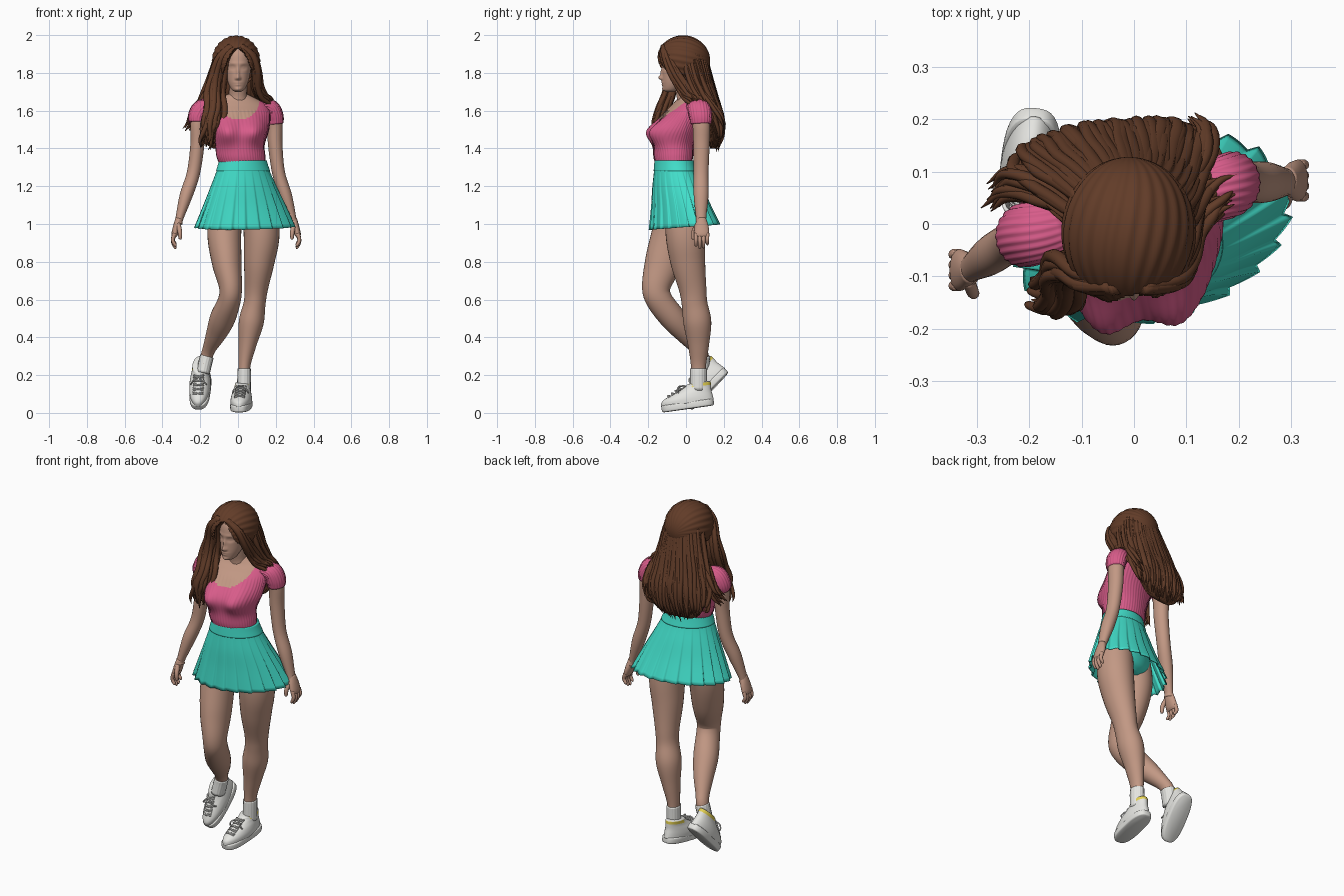
import bpy, bmesh, math, random
from mathutils import Vector, Matrix
random.seed(4)


def material(name, *rgb):
    m = bpy.data.materials.new(name)
    m.diffuse_color = (*[((c / 255 + .055) / 1.055) ** 2.4 for c in rgb], 1)
    return m


SKIN = material("skin", 194, 152, 132)
HAIR = material("brown hair", 98, 60, 40)
PINK = material("pink knit", 216, 92, 138)
TEAL = material("teal cloth", 66, 222, 202)
WHITE = material("white", 230, 230, 226)
YELLOW = material("yellow trim", 236, 216, 84)


def smooth_path(keys, steps):
    k = [Vector(p) for p in keys]
    k = [k[0] * 2 - k[1]] + k + [k[-1] * 2 - k[-2]]
    out = []
    for i in range(1, len(k) - 2):
        a, b, c, d = k[i - 1:i + 3]
        for s in range(steps):
            t = s / steps
            out.append((b * 2 + (c - a) * t + (a * 2 - b * 5 + c * 4 - d) * t * t
                        + (b * 3 - a - c * 3 + d) * t ** 3) * .5)
    return out + [k[-2]]


def tube(bm, keys, sides=16, steps=5, flat=False, yaw=0, shape=None, cap=True):
    """Skin elliptical rings (x, y, z, rx, ry); flat keeps the rings level."""
    path = smooth_path(keys, steps)
    rings = []
    for i, p in enumerate(path):
        c = Vector(p[:3])
        u, v = Vector((math.cos(yaw), math.sin(yaw), 0)), Vector((-math.sin(yaw), math.cos(yaw), 0))
        if not flat:
            t = (Vector(path[min(i + 1, len(path) - 1)][:3]) - Vector(path[max(i - 1, 0)][:3])).normalized()
            u = Vector((0, 1, 0)).cross(t).normalized()
            v = t.cross(u)
        ring = []
        for j in range(sides):
            a = math.tau * j / sides
            f = shape(a, i / (len(path) - 1)) if shape else 1
            ring.append(bm.verts.new(c + u * (math.cos(a) * max(p[3], .001) * f)
                                     + v * (math.sin(a) * max(p[4], .001) * f)))
        rings.append(ring)
    for r, q in zip(rings, rings[1:]):
        for j in range(sides):
            bm.faces.new((r[j], r[(j + 1) % sides], q[(j + 1) % sides], q[j]))
    if cap:
        bm.faces.new(rings[0])
        bm.faces.new(rings[-1])


def finish(name, bm, *mats):
    bmesh.ops.recalc_face_normals(bm, faces=bm.faces)
    for f in bm.faces:
        f.smooth = True
    me = bpy.data.meshes.new(name)
    bm.to_mesh(me)
    bm.free()
    for m in mats:
        me.materials.append(m)
    ob = bpy.data.objects.new(name, me)
    bpy.context.collection.objects.link(ob)
    return ob


def loft(name, keys, mat, **kw):
    bm = bmesh.new()
    tube(bm, keys, **kw)
    return finish(name, bm, mat)


def bump(bm, limit, blend, bumps):
    """Push front-facing points along -y in soft round bumps."""
    for v in bm.verts:
        w = min(max((limit - v.co.y) / blend, 0), 1)
        v.co.y -= w * sum(h * math.exp(-((v.co.x - x) / sx) ** 2 - ((v.co.z - z) / sz) ** 2)
                          for x, z, sx, sz, h in bumps)


# Head with sculpted face
bm = bmesh.new()
tube(bm, [(0, -.085, 1.70, .015, .02), (0, -.078, 1.712, .034, .042), (0, -.06, 1.75, .053, .065),
          (0, -.04, 1.80, .065, .085), (0, -.03, 1.86, .072, .095), (0, -.02, 1.92, .07, .09),
          (0, -.01, 1.97, .035, .045)], sides=112, steps=10, flat=True)
face = [(0, 1.774, .011, .012, .018), (0, 1.80, .008, .025, .01), (0, 1.749, .02, .005, .005),
        (0, 1.737, .016, .005, .005), (0, 1.712, .018, .01, .006)]
for s in (-1, 1):
    face += [(s * .03, 1.828, .017, .011, -.011), (s * .03, 1.828, .011, .006, .006),
             (s * .03, 1.85, .025, .007, .003), (s * .011, 1.77, .006, .006, .005)]
bump(bm, -.05, .03, face)
finish("head", bm, SKIN)
loft("neck", [(-.003, .012, 1.62, .07, .06), (0, .003, 1.67, .05, .052), (0, -.008, 1.72, .047, .05),
              (0, -.015, 1.78, .048, .05)], SKIN, flat=True)

# Torso: ribbed top with scooped neckline
bm = bmesh.new()
tube(bm, [(.024, -.066, 1.315, .122, .094), (.015, -.067, 1.36, .13, .103), (.01, -.062, 1.42, .132, .102),
          (.012, -.045, 1.50, .154, .104), (0, -.012, 1.58, .172, .1), (-.005, .01, 1.63, .16, .08),
          (-.005, .015, 1.66, .11, .06), (0, .01, 1.69, .045, .04)],
     sides=200, steps=9, flat=True, yaw=.22, shape=lambda a, t: 1 + .009 * math.cos(a * 50) * (t < .62))
bump(bm, -.03, .06, [(-.06, 1.487, .064, .066, .06), (.092, 1.487, .064, .066, .06)])
for f in bm.faces:
    c = f.calc_center_median()
    f.material_index = int(((c.x - .005) / .11) ** 2 + ((c.z - 1.66) / .108) ** 2 < 1)
finish("ribbed_top", bm, PINK, SKIN)

# Short gathered sleeves
rib = lambda a, t: 1 + .025 * math.cos(a * 22)
loft("left_sleeve", [(.12, .045, 1.625, .03, .05), (.168, .068, 1.61, .05, .06), (.19, .078, 1.57, .05, .06),
                     (.195, .08, 1.53, .045, .053)], PINK, sides=110, shape=rib)
loft("right_sleeve", [(-.13, 0, 1.625, .03, .05), (-.185, -.015, 1.61, .052, .06), (-.21, -.022, 1.57, .054, .06),
                      (-.214, -.028, 1.535, .046, .054)], PINK, sides=110, shape=rib)

# Arms
loft("left_arm", [(.16, .06, 1.60, .038, .045), (.192, .08, 1.54, .041, .047), (.197, .082, 1.42, .038, .043),
                  (.215, .08, 1.27, .034, .039), (.252, .08, 1.15, .034, .039), (.288, .08, 1.03, .021, .027),
                  (.296, .082, 1.0, .021, .03)], SKIN, sides=24)
loft("right_arm", [(-.17, -.02, 1.60, .038, .045), (-.21, -.03, 1.54, .04, .047), (-.215, -.03, 1.42, .037, .043),
                   (-.236, -.035, 1.27, .035, .039), (-.275, -.06, 1.15, .034, .038), (-.31, -.083, 1.03, .021, .027),
                   (-.314, -.088, 1.0, .021, .03)], SKIN, sides=24)


# Hands
def hand(name, x, y, s):
    bm = bmesh.new()
    tube(bm, [(x, y, 1.03, .019, .024), (x + s * .012, y, .985, .02, .037), (x + s * .024, y, .945, .017, .04),
              (x + s * .026, y, .93, .01, .034)])
    for i in range(4):
        fy, drop = y + (i - 1.5) * .02, (.052, .064, .06, .045)[i]
        tube(bm, [(x + s * .024, fy, .95, .011, .011), (x + s * .033, fy, .94 - drop * .5, .01, .01),
                  (x + s * .02, fy, .94 - drop, .008, .008), (x + s * .015, fy, .935 - drop, .003, .003)], sides=10)
    tube(bm, [(x + s * .005, y - .02, 1.0, .013, .013), (x - s * .004, y - .042, .96, .012, .012),
              (x - s * .006, y - .045, .925, .009, .009), (x - s * .006, y - .045, .918, .003, .003)], sides=10)
    finish(name, bm, SKIN)


hand("left_hand", .292, .083, 1)
hand("right_hand", -.312, -.088, -1)

# Legs
loft("left_leg", [(.11, -.02, 1.15, .09, .09), (.125, -.005, .95, .095, .103), (.112, .01, .8, .081, .092),
                  (.097, .035, .66, .062, .073), (.088, .045, .58, .058, .068), (.07, .06, .48, .066, .074),
                  (.05, .066, .36, .047, .056), (.034, .066, .25, .032, .04), (.033, .065, .16, .03, .038)],
     SKIN, sides=32, steps=6)
loft("right_leg", [(-.04, -.045, 1.13, .08, .085), (-.072, -.078, .97, .09, .098), (-.06, -.12, .8, .079, .097),
                   (-.04, -.157, .67, .061, .076), (-.046, -.14, .595, .06, .07), (-.082, -.068, .5, .067, .068),
                   (-.115, 0, .42, .054, .056), (-.15, .06, .345, .036, .04), (-.166, .083, .3, .032, .038),
                   (-.178, .075, .25, .03, .036)], SKIN, sides=32, steps=6)

# Pleated skirt, waistband and shorts beneath
pleat = lambda a, t: 1 + max(t - .16, 0) * .1 * (min((a * 22 / math.tau) % 1, 5 * (1 - (a * 22 / math.tau) % 1)) - .5)
bm = bmesh.new()
tube(bm, [(.026, -.062, 1.335, .126, .1), (.027, -.057, 1.28, .144, .109), (.03, -.045, 1.2, .178, .127),
          (.034, -.028, 1.1, .222, .146), (.036, -.008, .985, .27, .174)], sides=264, steps=6, flat=True,
     yaw=.3, shape=pleat, cap=False)
for v in bm.verts:
    v.co.z += max(1.3 - v.co.z, 0) * .25 * v.co.y
skirt = finish("pleated_skirt", bm, TEAL)
skirt.modifiers.new("cloth", "SOLIDIFY").thickness = .005
loft("waistband", [(.026, -.062, 1.337, .128, .102), (.026, -.06, 1.31, .136, .106), (.027, -.057, 1.28, .146, .111)],
     TEAL, sides=64, flat=True, yaw=.3)
loft("under_shorts", [(.027, -.055, 1.29, .12, .09), (.03, -.045, 1.2, .15, .108), (.032, -.035, 1.1, .165, .115),
                      (.03, -.04, 1.02, .14, .105), (.03, -.04, .985, .06, .07)], TEAL, sides=40, flat=True, yaw=.25)


# Sneakers, built with the ball of the foot at the origin
def shoe(side, loc, pitch, yaw):
    place = Matrix.Translation(loc) @ Matrix.Rotation(yaw, 4, 'Z') @ Matrix.Rotation(pitch, 4, 'X')
    waist = lambda a, t: 1 + .05 * math.cos(4 * a + math.pi)
    parts = [loft(side + "_sole", [(0, .1, 0, .049, .138), (0, .1, .006, .057, .146), (0, .1, .03, .058, .147),
                                   (0, .1, .036, .053, .142)], WHITE, sides=48, flat=True, shape=waist)]
    bm = bmesh.new()
    tube(bm, [(0, .1, .03, .055, .142), (0, .103, .056, .055, .136), (0, .122, .08, .05, .114),
              (0, .148, .1, .043, .089), (0, .167, .116, .04, .071), (0, .174, .128, .038, .063),
              (0, .176, .132, .025, .045)], sides=48, flat=True)
    for f in bm.faces:
        c = f.calc_center_median()
        f.material_index = int(c.y > .14 and .109 < c.z < .127)
    parts.append(finish(side + "_shoe_upper", bm, WHITE, YELLOW))
    bm = bmesh.new()
    for i in range(5):
        y, z = .005 + i * .021, .077 + i * .0105
        for s in (-1, 1):
            tube(bm, [(-.027 * s, y + .006, z - .005, .004, .004), (0, y - .002, z + .008, .004, .004),
                      (.027 * s, y + .016, z, .004, .004)], sides=8, steps=4)
    for s in (-1, 1):
        tube(bm, [(0, .085, .124, .004, .004), (s * .02, .07, .124, .004, .004), (s * .035, .06, .108, .004, .004),
                  (s * .042, .065, .09, .004, .004)], sides=8)
    parts.append(finish(side + "_laces", bm, WHITE))
    for p in parts:
        p.matrix_world = place


shoe("left", (.008, -.087, .007), math.radians(8), -.1)
shoe("right", (-.206, .06, .042), math.radians(46), -.12)

# Socks
cuff = lambda a, t: 1 + .02 * math.cos(a * 16)
loft("left_sock", [(.033, .066, .235, .035, .043), (.033, .066, .2, .036, .043), (.032, .066, .12, .036, .043)],
     WHITE, sides=64, shape=cuff)
loft("right_sock", [(-.164, .083, .3, .036, .042), (-.172, .083, .27, .036, .043), (-.185, .078, .21, .035, .042)],
     WHITE, sides=64, shape=cuff)

# Hair cap with combed grooves and a parted face opening
bm = bmesh.new()
bmesh.ops.create_uvsphere(bm, u_segments=144, v_segments=64, radius=1, matrix=Matrix.Rotation(math.pi / 2, 4, 'X'))
for v in bm.verts:
    a = math.atan2(v.co.z, v.co.x)
    g = 1 + .016 * math.cos(a * 24 + 5 * v.co.y)
    v.co = (v.co.x * g * .127 - .01, v.co.y * .143 - .015, v.co.z * g * .133 + 1.864)


def in_face(c):
    return c.y < -.02 and (c.z < 1.76 or c.z < 1.935 and abs(c.x) < .07 * math.sqrt((1.935 - c.z) / .1))


bmesh.ops.delete(bm, geom=[f for f in bm.faces if in_face(f.calc_center_median())], context='FACES')
cap = finish("hair_cap", bm, HAIR)
cap.modifiers.new("thickness", "SOLIDIFY").thickness = .012

# Long hair down the back
loft("back_hair", [(-.01, .02, 1.9, .108, .088), (-.012, .042, 1.82, .126, .083), (-.025, .075, 1.70, .15, .078),
                   (-.035, .125, 1.60, .172, .06), (-.045, .15, 1.50, .165, .035), (-.05, .148, 1.43, .125, .02),
                   (-.05, .143, 1.40, .08, .01)], HAIR, sides=192, steps=8, flat=True, yaw=.13,
     shape=lambda a, t: 1 + .03 * math.cos(a * 32 + 4 * t))
bm = bmesh.new()


def bundle(path, count, sx, sy, r, wave=.008):
    """Scatter tapered wavy locks around a path, spreading toward the tips."""
    n = len(path) - 1
    for _ in range(count):
        ox, oy, w, end = random.uniform(-1, 1), random.uniform(-1, 1), random.uniform(0, 6), random.uniform(-.03, .03)
        keys = []
        for i, (x, y, z) in enumerate(path):
            k = i / n
            f = .25 + .75 * math.sin(min(k * 1.4, 1) * 1.57)
            keys.append((x + ox * sx * f + wave * k * math.sin(w + i * 2), y + oy * sy * f, z + end * k * k,
                         r * (1 - k ** 5) + .001, r * .8 * (1 - k ** 5) + .001))
        tube(bm, keys, sides=8, steps=5)


for i in range(26):
    x = -1 + i / 12.5
    y = math.sqrt(max(1 - x * x, 0))
    bundle([(-.01 + x * .1, .02 + y * .08, 1.89), (-.02 + x * .13, .05 + y * .08, 1.77),
            (-.03 + x * .155, .085 + y * .072 + x * .01, 1.67), (-.04 + x * .175, .125 + y * .06 + x * .02, 1.57),
            (-.05 + x * .17, .15 + y * .035 + x * .02, 1.49), (-.055 + x * .145, .145 + y * .02 + x * .015,
                                                              1.4 + .07 * abs(x))], 3, .012, .008, .013)
# Front locks on both sides, hair over the left shoulder and loose curls at the right
bundle([(-.03, -.115, 1.94), (-.082, -.108, 1.88), (-.105, -.085, 1.79), (-.122, -.088, 1.70), (-.125, -.122, 1.61),
        (-.13, -.143, 1.53), (-.145, -.135, 1.46), (-.16, -.13, 1.42)], 30, .05, .03, .016, .014)
bundle([(.015, -.115, 1.94), (.075, -.1, 1.89), (.1, -.065, 1.81), (.105, -.015, 1.73), (.122, .02, 1.68),
        (.155, .055, 1.655), (.18, .07, 1.63)], 18, .02, .035, .014)
bundle([(.09, 0, 1.88), (.1, .02, 1.8), (.115, .06, 1.71), (.14, .11, 1.64), (.14, .16, 1.57), (.125, .185, 1.51)],
       12, .015, .03, .014)
bundle([(-.1, .03, 1.83), (-.13, .045, 1.74), (-.165, .06, 1.68), (-.205, .075, 1.62), (-.24, .075, 1.56),
        (-.268, .05, 1.52)], 14, .018, .028, .014)
finish("hair_locks", bm, HAIR)
